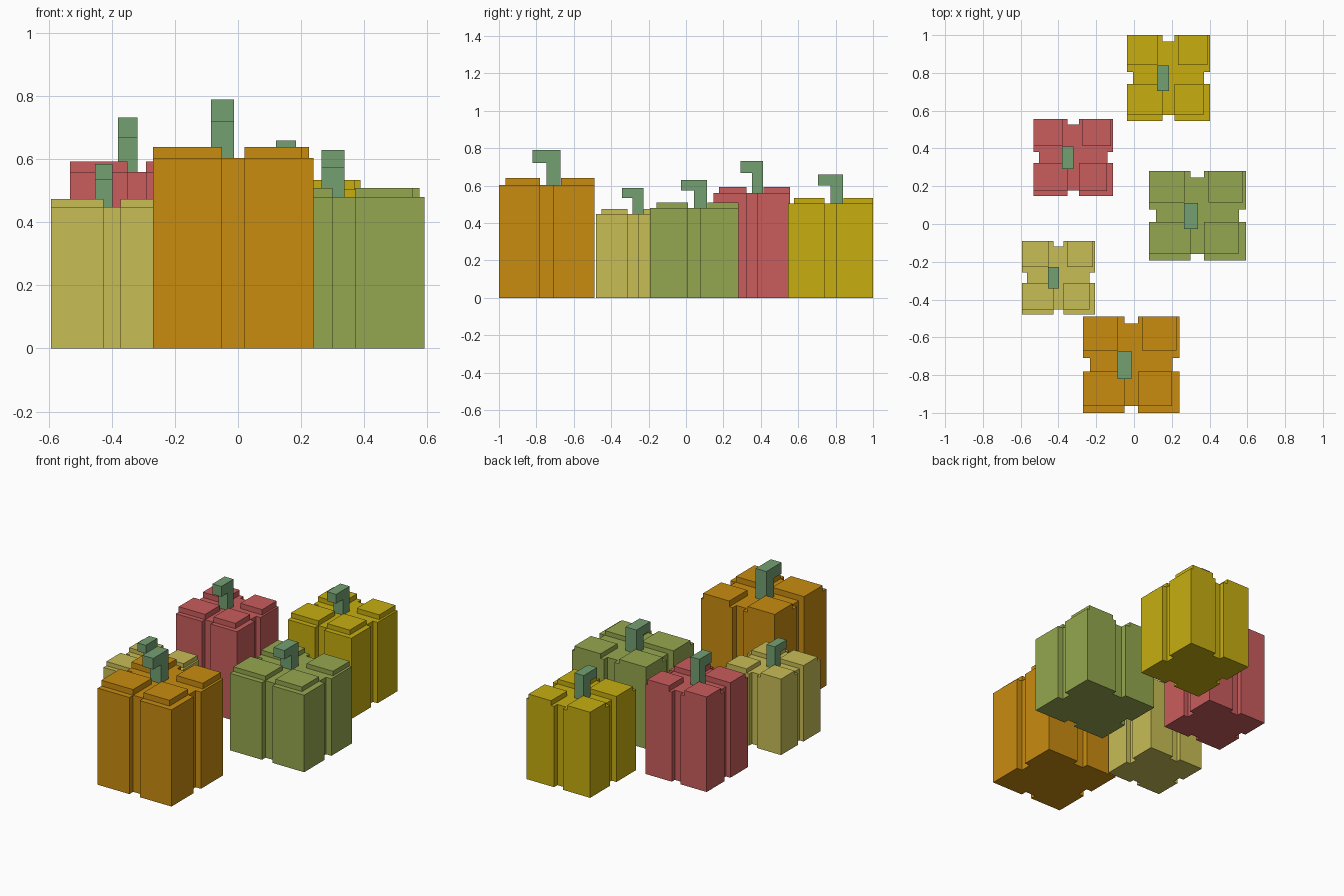
import bpy
import bmesh
from mathutils import Vector

cube = bpy.data.objects.get("Cube")
if cube:
    bpy.data.objects.remove(cube, do_unlink=True)


def make_material(name, rgb):
    mat = bpy.data.materials.new(name)
    mat.use_nodes = True
    mat.diffuse_color = (*rgb, 1)
    mat.node_tree.nodes["Principled BSDF"].inputs["Base Color"].default_value = (*rgb, 1)
    return mat


def add_prism(bm, profile, direction):
    """Extrude a closed outline of 3D points along a direction."""
    face = bm.faces.new([bm.verts.new(p) for p in profile])
    ext = bmesh.ops.extrude_face_region(bm, geom=[face], use_keep_orig=True)
    moved = [v for v in ext["geom"] if isinstance(v, bmesh.types.BMVert)]
    bmesh.ops.translate(bm, verts=moved, vec=Vector(direction))


def finish(bm, name, mat, place):
    """Turn unit-box geometry into an object scaled to its pumpkin's bounds."""
    x0, x1, y0, y1, height = place
    for v in bm.verts:
        v.co = (x0 + v.co.x * (x1 - x0), y0 + v.co.y * (y1 - y0), v.co.z * height)
    bmesh.ops.recalc_face_normals(bm, faces=bm.faces)
    mesh = bpy.data.meshes.new(name)
    bm.to_mesh(mesh)
    bm.free()
    mesh.materials.append(mat)
    obj = bpy.data.objects.new(name, mesh)
    bpy.context.collection.objects.link(obj)


# Proportions inside a unit box: shoulder height, groove edges and groove depth
SHOULDER = 0.944
LOW, HIGH, DEPTH = 0.43, 0.57, 0.073

# Raised lobe tops: x range, y range
LOBES = {
    "front_right": (0, LOW, 0.07, LOW),
    "front_left": (HIGH, 0.925, 0.07, LOW),
    "back_right": (0, 0.365, 0.65, 1),
    "back_left": (0.615, 0.97, 0.65, 1),
}

# Hooked stem side outline: y, z
STEM = [(0.5, SHOULDER), (0.645, SHOULDER), (0.645, 1.234),
        (0.352, 1.234), (0.352, 1.125), (0.5, 1.125)]
STEM_X, STEM_WIDTH = 0.36, 0.145


def make_pumpkin(label, skin, stem_mat, place):
    # Body with one groove in the middle of each side
    outline = []
    side = [(0, 0), (LOW, 0), (LOW, DEPTH), (HIGH, DEPTH), (HIGH, 0)]
    for _ in range(4):
        outline += [(x, y, 0) for x, y in side]
        side = [(1 - y, x) for x, y in side]
    bm = bmesh.new()
    add_prism(bm, outline, (0, 0, SHOULDER))
    finish(bm, label + "_body", skin, place)

    # Lobe tops
    for corner, (x0, x1, y0, y1) in LOBES.items():
        bm = bmesh.new()
        corners = [(x0, y0), (x1, y0), (x1, y1), (x0, y1)]
        add_prism(bm, [(x, y, SHOULDER) for x, y in corners], (0, 0, 1 - SHOULDER))
        finish(bm, f"{label}_lobe_{corner}", skin, place)

    # Stem
    bm = bmesh.new()
    add_prism(bm, [(STEM_X, y, z) for y, z in STEM], (STEM_WIDTH, 0, 0))
    finish(bm, label + "_stem", stem_mat, place)


stem_green = make_material("stem_green", (0.174, 0.352, 0.165))

# Each pumpkin: colour and bounds (x range, y range, height to lobe tops)
PUMPKINS = {
    "orange": ((0.584, 0.262, 0.005), (-0.27, 0.24, -1.0, -0.49, 0.64)),
    "green": ((0.301, 0.386, 0.078), (0.08, 0.592, -0.192, 0.28, 0.51)),
    "yellow": ((0.571, 0.423, 0.005), (-0.037, 0.402, 0.545, 1.0, 0.535)),
    "red": ((0.591, 0.109, 0.109), (-0.533, -0.11, 0.147, 0.557, 0.594)),
    "pale": ((0.578, 0.509, 0.093), (-0.594, -0.206, -0.48, -0.09, 0.475)),
}
for shade, (rgb, place) in PUMPKINS.items():
    make_pumpkin(shade + "_pumpkin", make_material(shade + "_skin", rgb), stem_green, place)
